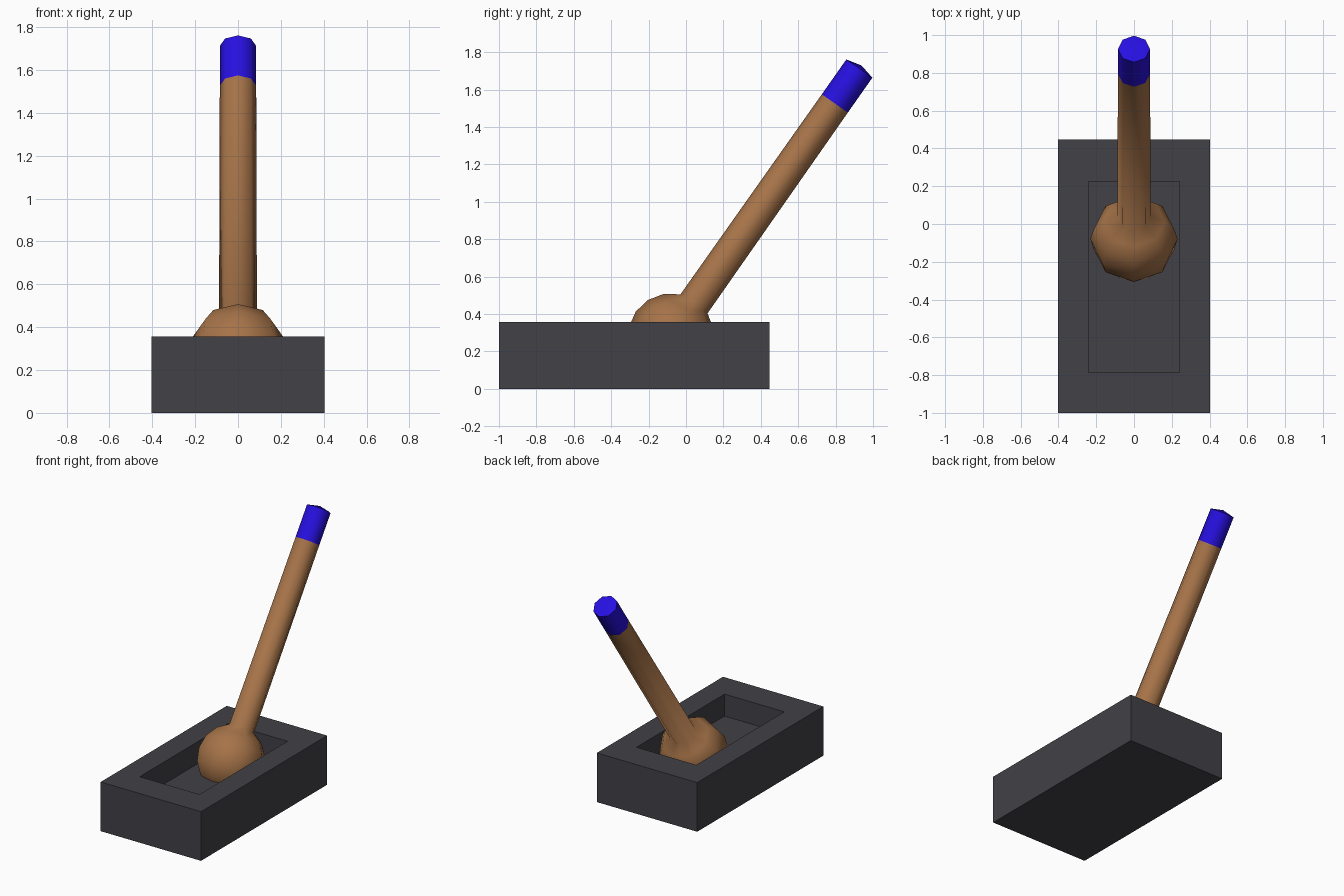
import bpy, bmesh, math
from mathutils import Matrix, Vector

if "Cube" in bpy.data.objects:
    bpy.data.objects.remove(bpy.data.objects["Cube"])


def material(name, rgb):
    m = bpy.data.materials.new(name)
    m.diffuse_color = (*rgb, 1)
    m.use_nodes = True
    m.node_tree.nodes["Principled BSDF"].inputs["Base Color"].default_value = m.diffuse_color
    return m


GREY = material("dark_stone", (0.054, 0.053, 0.062))
WOOD = material("wood_brown", (0.38, 0.172, 0.066))
BLUE = material("tip_blue", (0.02, 0.005, 0.75))


def make_object(name, bm, *mats):
    bmesh.ops.recalc_face_normals(bm, faces=bm.faces)
    mesh = bpy.data.meshes.new(name)
    bm.to_mesh(mesh)
    bm.free()
    for m in mats:
        mesh.materials.append(m)
    ob = bpy.data.objects.new(name, mesh)
    bpy.context.collection.objects.link(ob)
    return ob


# Base: block with a rectangular slot sunk into its top
def rect(bm, hx, y0, y1, z):
    return [bm.verts.new((x, y, z)) for x, y in
            ((-hx, y0), (hx, y0), (hx, y1), (-hx, y1))]


bm = bmesh.new()
loops = [rect(bm, 0.403, -1.0, 0.447, 0.0), rect(bm, 0.403, -1.0, 0.447, 0.357),
         rect(bm, 0.24, -0.785, 0.225, 0.357), rect(bm, 0.24, -0.785, 0.225, 0.197)]
for a, b in zip(loops, loops[1:]):
    for i in range(4):
        j = (i + 1) % 4
        bm.faces.new((a[i], a[j], b[j], b[i]))
bm.faces.new(loops[0][::-1])
bm.faces.new(loops[-1])
make_object("base", bm, GREY)

# Lever: one eight-sided turned piece, ball pivot flowing into the stick
R, SIDES, LENGTH, BAND = 0.231, 8, 1.751, 1.523
profile = [(R * math.sin(math.radians(22.5 * k)), -R * math.cos(math.radians(22.5 * k)))
           for k in range(1, 8)]
stick_r = 0.085
profile += [(stick_r, BAND), (stick_r, LENGTH)]

bm = bmesh.new()
rings = [[bm.verts.new((r * math.cos(math.tau * i / SIDES),
                        r * math.sin(math.tau * i / SIDES), z)) for i in range(SIDES)]
         for r, z in profile]
bottom = bm.verts.new((0, 0, -R))
top = bm.verts.new((0, 0, LENGTH + 0.02))
for i in range(SIDES):
    j = (i + 1) % SIDES
    bm.faces.new((bottom, rings[0][j], rings[0][i]))
    bm.faces.new((top, rings[-1][i], rings[-1][j]))
    for a, b in zip(rings, rings[1:]):
        bm.faces.new((a[i], a[j], b[j], b[i]))
# Painted tip
for f in bm.faces:
    f.material_index = int(f.calc_center_median().z > BAND)
# Lean towards the back
bmesh.ops.transform(bm, verts=bm.verts, matrix=Matrix.Translation((0, -0.08, 0.28))
                    @ Matrix.Rotation(math.radians(-35.1), 4, 'X'))
lever = make_object("lever", bm, WOOD, BLUE)
bpy.context.view_layer.objects.active = lever
lever.select_set(True)
bpy.ops.object.shade_smooth_by_angle(angle=math.radians(70))
